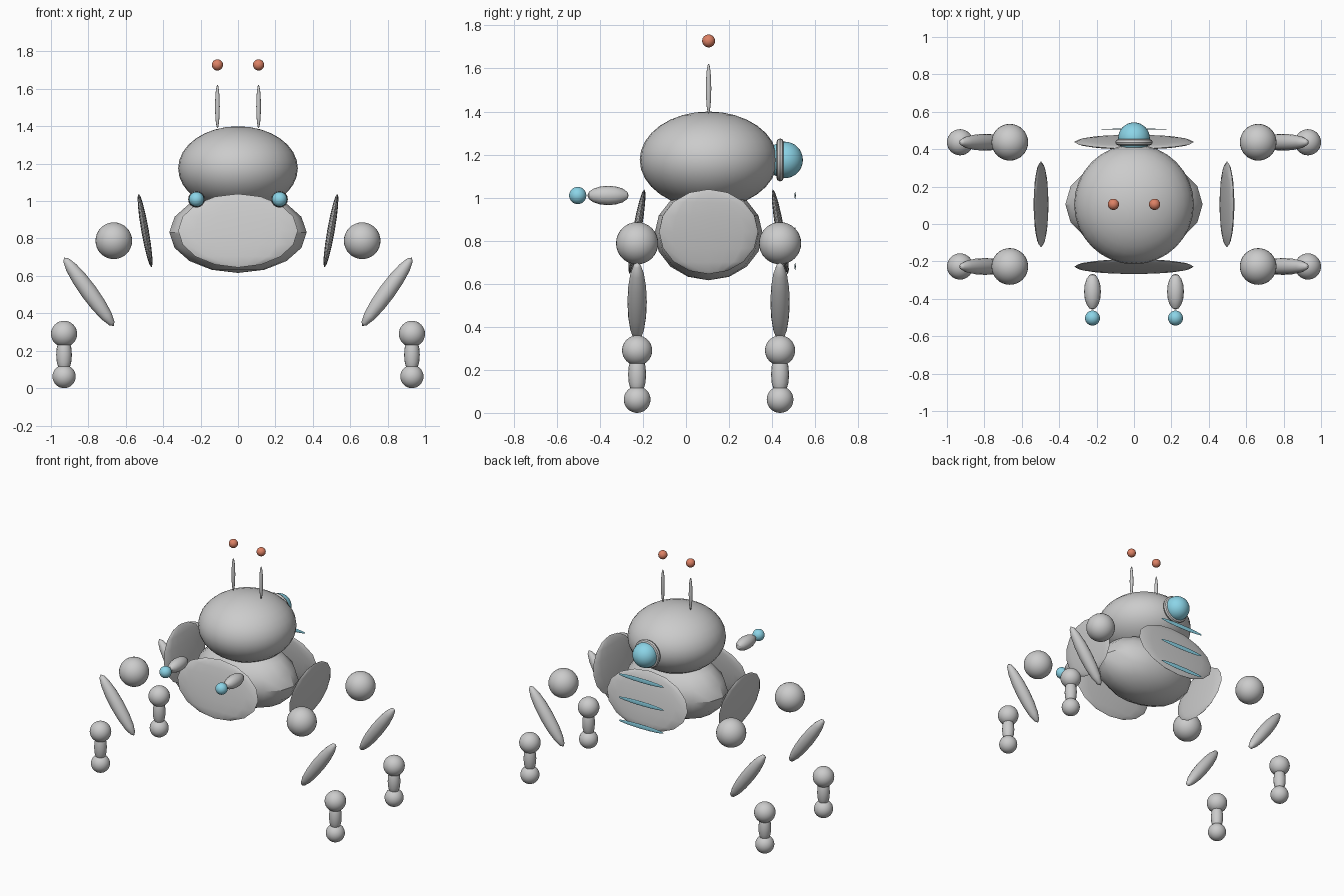
import bpy
from math import radians

if "Cube" in bpy.data.objects:
    bpy.data.objects.remove(bpy.data.objects["Cube"])

CY = 0.105  # body axis in y


def material(name, rgb):
    m = bpy.data.materials.new(name)
    m.diffuse_color = (*rgb, 1)
    m.use_nodes = True
    m.node_tree.nodes["Principled BSDF"].inputs["Base Color"].default_value = m.diffuse_color
    return m


cyan = material("cyan", (0.26, 0.66, 0.80))
red = material("red", (0.72, 0.22, 0.13))


def finish(name, mat):
    ob = bpy.context.object
    ob.name = name
    bpy.ops.object.shade_smooth_by_angle(angle=radians(30))
    if mat:
        ob.data.materials.append(mat)
    return ob


def blob(name, loc, radii, rot=(0, 0, 0), mat=None, fine=False):
    """Ellipsoid: coarse 16x8 by default, fine for the round parts."""
    seg, rings = (32, 16) if fine else (16, 8)
    bpy.ops.mesh.primitive_uv_sphere_add(segments=seg, ring_count=rings, radius=1)
    ob = bpy.context.object
    ob.scale = radii
    bpy.ops.object.transform_apply(location=False, rotation=False, scale=True)
    ob.location = loc
    ob.rotation_euler = rot
    return finish(name, mat)


def ball(name, loc, r, mat=None):
    return blob(name, loc, (r, r, r), mat=mat, fine=True)


# Head and body
blob("head", (0, CY, 1.175), (0.32, 0.32, 0.225), fine=True)
blob("body", (0, CY, 0.833), (0.367, 0.251, 0.217))

# Front and back armour plates, tops leaning inward
for s, label in ((-1, "front"), (1, "back")):
    blob(label + "_plate", (0, CY + s * 0.333, 0.842), (0.32, 0.02, 0.2),
         (radians(10 * s), 0, 0))

# Single eye with its ring on the back of the head
ball("eye", (0, 0.458, 1.175), 0.085, cyan)
bpy.ops.mesh.primitive_torus_add(location=(0, 0.437, 1.175), rotation=(radians(90), 0, 0),
                                 major_radius=0.083, minor_radius=0.017,
                                 major_segments=32, minor_segments=8)
finish("eye_ring", None)

# Glowing stripes beyond the back plate
for i in range(3):
    blob("stripe", (0, 0.507, 0.68 + i * 0.165), (0.18, 0.003, 0.016), mat=cyan)

for s in (-1, 1):
    # Side plates, tops leaning outward
    blob("side_plate", (s * 0.497, CY, 0.842), (0.02, 0.23, 0.2), (0, radians(10 * s), 0))
    # Antennae
    blob("antenna", (s * 0.11, CY, 1.506), (0.0125, 0.0125, 0.117))
    ball("antenna_tip", (s * 0.11, CY, 1.728), 0.03, red)
    # Small front arms
    blob("arm", (s * 0.222, -0.362, 1.01), (0.045, 0.045, 0.096), (radians(90), 0, 0))
    ball("arm_tip", (s * 0.222, -0.503, 1.01), 0.04, cyan)
    # Legs
    for y in (CY - 0.332, CY + 0.332):
        ball("hip", (s * 0.664, y, 0.788), 0.098)
        blob("thigh", (s * 0.797, y, 0.515), (0.045, 0.045, 0.226), (0, radians(36 * s), 0))
        ball("knee", (s * 0.93, y, 0.29), 0.07)
        blob("shin", (s * 0.93, y, 0.178), (0.042, 0.042, 0.1))
        ball("foot", (s * 0.93, y, 0.062), 0.062)
